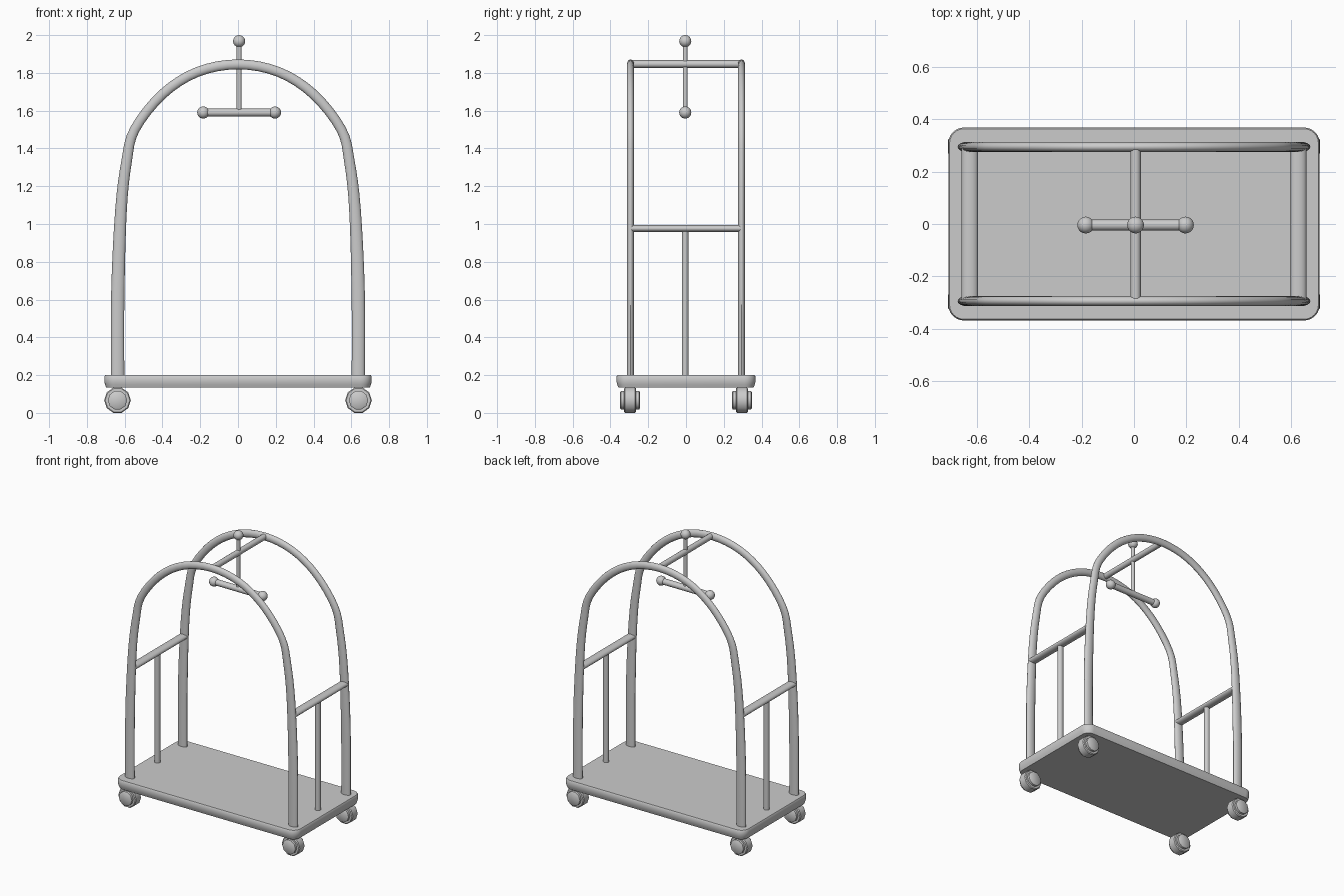
import bpy, bmesh, math
from mathutils import Vector, Matrix

if "Cube" in bpy.data.objects:
    bpy.data.objects.remove(bpy.data.objects["Cube"])


def add_object(name, bm, smooth=True):
    bmesh.ops.recalc_face_normals(bm, faces=bm.faces)
    mesh = bpy.data.meshes.new(name)
    bm.to_mesh(mesh)
    bm.free()
    obj = bpy.data.objects.new(name, mesh)
    bpy.context.collection.objects.link(obj)
    if smooth:
        bpy.ops.object.select_all(action='DESELECT')
        obj.select_set(True)
        bpy.context.view_layer.objects.active = obj
        bpy.ops.object.shade_smooth_by_angle(angle=math.radians(40))
    return obj


def skin_rings(name, rings, smooth=True):
    """Bridge equal closed rings of points and cap both ends."""
    bm = bmesh.new()
    rows = [[bm.verts.new(p) for p in ring] for ring in rings]
    n = len(rows[0])
    for a, b in zip(rows, rows[1:]):
        for i in range(n):
            j = (i + 1) % n
            bm.faces.new((a[i], a[j], b[j], b[i]))
    bm.faces.new(rows[0])
    bm.faces.new(rows[-1])
    return add_object(name, bm, smooth)


def rod(name, a, b, r, x_scale=1.0, sides=16):
    """Cylinder from a to b, optionally widened along x."""
    a, b = Vector(a), Vector(b)
    d = b - a
    bm = bmesh.new()
    m = Matrix.Translation((a + b) / 2) @ Matrix.Diagonal((x_scale, 1, 1, 1)) \
        @ d.to_track_quat('Z', 'Y').to_matrix().to_4x4()
    bmesh.ops.create_cone(bm, cap_ends=True, segments=sides, radius1=r,
                          radius2=r, depth=d.length, matrix=m)
    return add_object(name, bm)


def ball(name, pos, r=0.032):
    bm = bmesh.new()
    bmesh.ops.create_uvsphere(bm, u_segments=20, v_segments=12, radius=r,
                              matrix=Matrix.Translation(pos))
    return add_object(name, bm)


def catmull(pts, steps):
    out = []
    for i in range(len(pts) - 1):
        p0, p1 = pts[max(i - 1, 0)], pts[i]
        p2, p3 = pts[i + 1], pts[min(i + 2, len(pts) - 1)]
        for s in range(steps):
            t = s / steps
            out.append(0.5 * (2 * p1 + (p2 - p0) * t
                              + (2 * p0 - 5 * p1 + 4 * p2 - p3) * t * t
                              + (3 * p1 - p0 - 3 * p2 + p3) * t ** 3))
    return out + [pts[-1]]


# Platform: rounded rectangle with a softly tapered lower rim
def plate_ring(z, inset, hx=0.708, hy=0.368, r=0.06, n=6):
    pts = []
    for k, (sx, sy) in enumerate(((1, 1), (-1, 1), (-1, -1), (1, -1))):
        for i in range(n + 1):
            a = math.pi / 2 * (k + i / n)
            pts.append((sx * (hx - r) + (r - inset) * math.cos(a),
                        sy * (hy - r) + (r - inset) * math.sin(a), z))
    return pts


skin_rings("platform", [plate_ring(z, i) for z, i in (
    (0.134, 0.010), (0.15, 0.004), (0.165, 0.0), (0.192, 0.0), (0.20, 0.005))])

# Two arched side frames with oval tube, slimmer at the crown
half = [(0.637, 0.19), (0.636, 0.65), (0.619, 1.08), (0.59, 1.33),
        (0.547, 1.5), (0.40, 1.687), (0.215, 1.805)]
path = [Vector((-x, z)) for x, z in half] + [Vector((0, 1.845))] \
    + [Vector(p) for p in reversed(half)]
path = catmull(path, 4)
for label, y in (("front", -0.294), ("back", 0.294)):
    rings = []
    for i, p in enumerate(path):
        t = (path[min(i + 1, len(path) - 1)] - path[max(i - 1, 0)]).normalized()
        if i in (0, len(path) - 1):
            t = Vector((0, 1 if i == 0 else -1))
        nrm = Vector((-t.y, t.x))
        f = min(1, max(0, (p.y - 0.7) / 0.8))
        w = 0.035 - 0.009 * f
        ring = []
        for k in range(16):
            a = 2 * math.pi * k / 16
            q = p + nrm * w * math.cos(a)
            ring.append((q.x, y + 0.019 * math.sin(a), q.y))
        rings.append(ring)
    skin_rings(label + "_arch", rings)

# Side rails and their centre posts
for label, s in (("left", -1), ("right", 1)):
    x = s * 0.626
    rod(label + "_rail", (x, -0.29, 0.976), (x, 0.29, 0.976), 0.019, 1.65)
    rod(label + "_post", (x, -0.004, 0.19), (x, -0.004, 0.97), 0.018, 1.1)

# Top crossbar and hanging T-bar
HX, HY = 0.006, -0.004
rod("top_crossbar", (HX, -0.29, 1.847), (HX, 0.29, 1.847), 0.02)
rod("hanger_rod", (HX, HY, 1.59), (HX, HY, 1.965), 0.013)
rod("hanger_bar", (HX - 0.19, HY, 1.59), (HX + 0.19, HY, 1.59), 0.021)
ball("hanger_top_knob", (HX, HY, 1.968))
for label, s in (("left", -1), ("right", 1)):
    ball("hanger_" + label + "_knob", (HX + s * 0.19, HY, 1.59))


# Caster wheels: ten-sided tyre with protruding hub
def wheel(name, x, y):
    prof = [(-0.053, 0.044), (-0.048, 0.051), (-0.032, 0.051), (-0.032, 0.065),
            (-0.026, 0.0705)]
    prof += [(-d, r) for d, r in reversed(prof)]
    rings = []
    for d, r in prof:
        rings.append([(x + r * math.cos(math.tau * k / 10), y + d,
                       0.067 + r * math.sin(math.tau * k / 10)) for k in range(10)])
    skin_rings(name, rings)


for lx, sx in (("left", -1), ("right", 1)):
    for ly, sy in (("front", -1), ("back", 1)):
        wheel(f"{ly}_{lx}_wheel", sx * 0.638, sy * 0.296)
